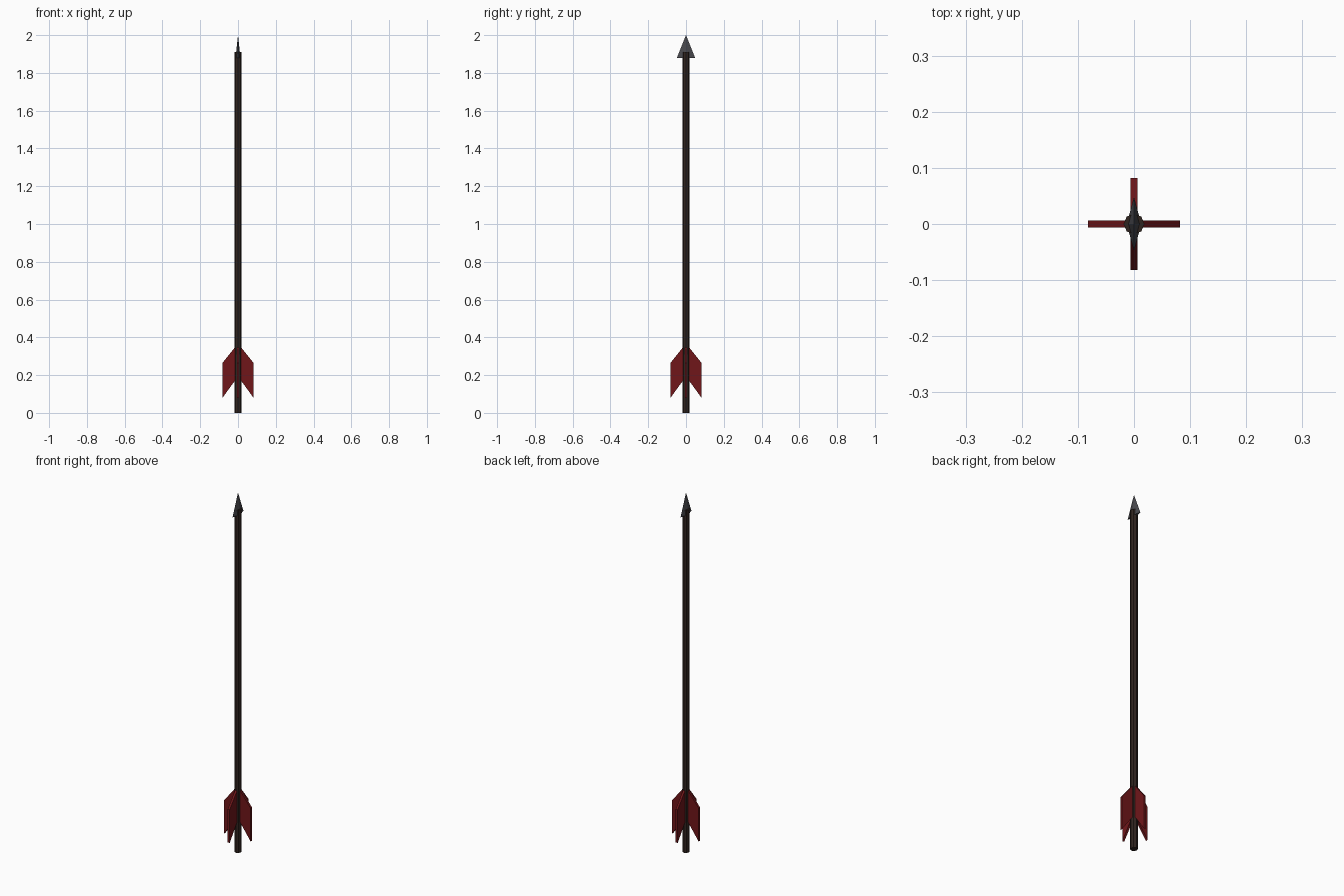
import bpy, bmesh
from math import pi, cos, sin

if "Cube" in bpy.data.objects:
    bpy.data.objects.remove(bpy.data.objects["Cube"])


def material(name, color):
    m = bpy.data.materials.new(name)
    m.diffuse_color = (*color, 1)
    m.use_nodes = True
    m.node_tree.nodes["Principled BSDF"].inputs["Base Color"].default_value = m.diffuse_color
    return m


def make_object(name, bm, mat):
    bmesh.ops.recalc_face_normals(bm, faces=bm.faces)
    mesh = bpy.data.meshes.new(name)
    bm.to_mesh(mesh)
    bm.free()
    mesh.materials.append(mat)
    obj = bpy.data.objects.new(name, mesh)
    bpy.context.collection.objects.link(obj)
    return obj


wood = material("dark_wood", (0.03, 0.018, 0.014))
red = material("red_feather", (0.16, 0.008, 0.01))
steel = material("dark_steel", (0.065, 0.065, 0.075))

# Shaft: eight-sided rod
bm = bmesh.new()
ring = [bm.verts.new((0.0185 * cos(i * pi / 4), 0.0185 * sin(i * pi / 4), 0)) for i in range(8)]
base = bm.faces.new(ring)
top = bmesh.ops.extrude_face_region(bm, geom=[base])["geom"]
bmesh.ops.translate(bm, verts=[v for v in top if isinstance(v, bmesh.types.BMVert)], vec=(0, 0, 1.91))
make_object("shaft", bm, wood)

# Head: flattened four-sided pyramid
bm = bmesh.new()
ring = [bm.verts.new(p) for p in ((0.013, 0, 1.88), (0, 0.048, 1.88), (-0.013, 0, 1.88), (0, -0.048, 1.88))]
tip = bm.verts.new((0, 0, 2.0))
bm.faces.new(ring)
for i in range(4):
    bm.faces.new((ring[i], ring[(i + 1) % 4], tip))
make_object("arrow_head", bm, steel)

# Fletching: one swept vane profile repeated around the shaft
profile = [(0.006, 0.36), (0.082, 0.265), (0.082, 0.08), (0.006, 0.185)]
for k in range(4):
    bm = bmesh.new()
    face = bm.faces.new([bm.verts.new((r, -0.006, z)) for r, z in profile])
    geom = bmesh.ops.extrude_face_region(bm, geom=[face])["geom"]
    bmesh.ops.translate(bm, verts=[v for v in geom if isinstance(v, bmesh.types.BMVert)], vec=(0, 0.012, 0))
    vane = make_object(f"vane_{k + 1}", bm, red)
    vane.rotation_euler.z = k * pi / 2
